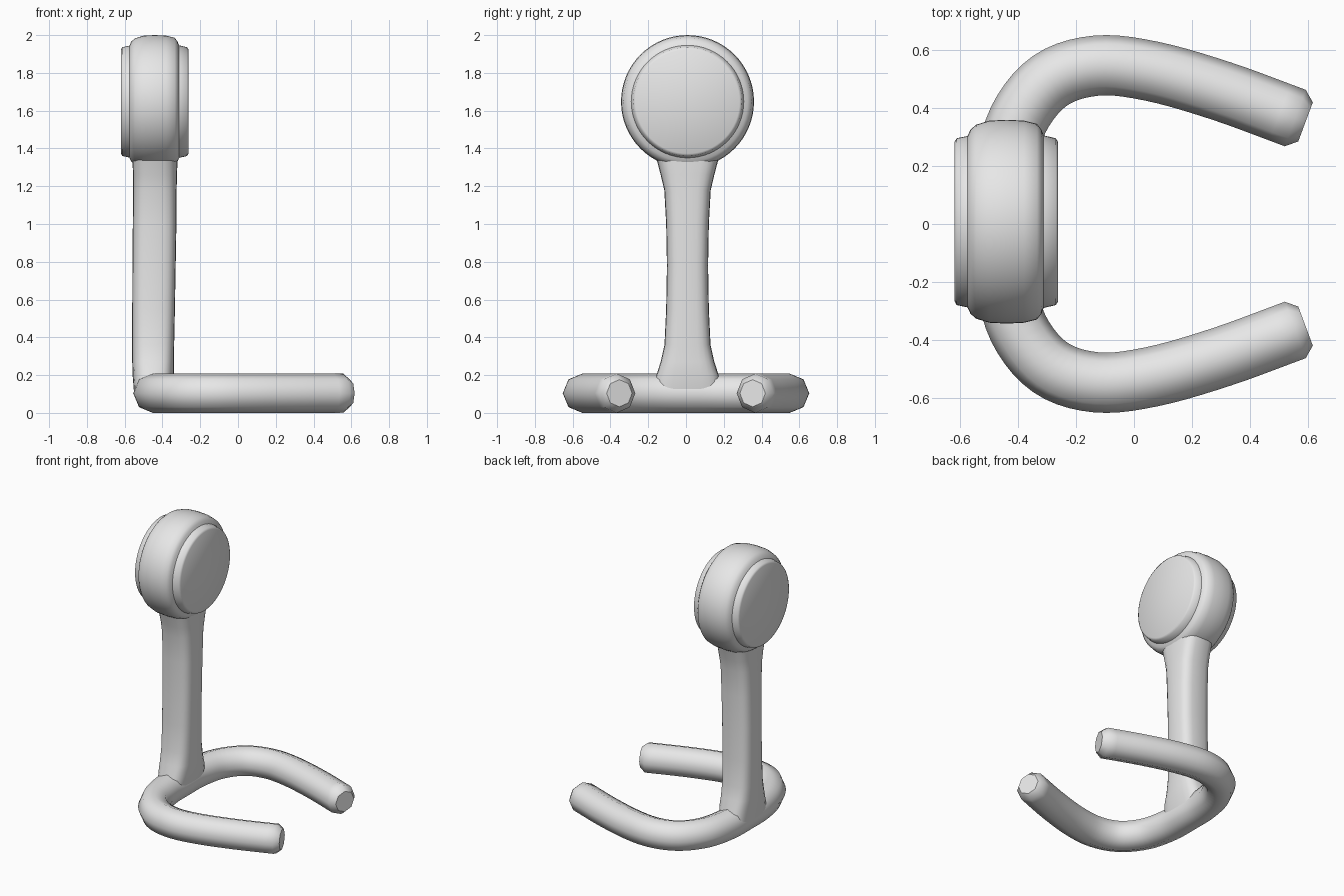
import bpy, bmesh, math
from mathutils import Vector

cube = bpy.data.objects.get("Cube")
if cube:
    bpy.data.objects.remove(cube, do_unlink=True)

grey = bpy.data.materials.new("plain grey")
grey.use_nodes = True
grey.diffuse_color = (0.8, 0.8, 0.8, 1)
grey.node_tree.nodes["Principled BSDF"].inputs["Base Color"].default_value = (0.8, 0.8, 0.8, 1)


def loft(name, rings, angle):
    """Skin a list of equal point rings, cap both ends and shade by angle."""
    bm = bmesh.new()
    loops = [[bm.verts.new(p) for p in ring] for ring in rings]
    n = len(loops[0])
    for a, b in zip(loops, loops[1:]):
        for i in range(n):
            j = (i + 1) % n
            bm.faces.new((a[i], a[j], b[j], b[i]))
    bm.faces.new(loops[0])
    bm.faces.new(loops[-1])
    bmesh.ops.recalc_face_normals(bm, faces=bm.faces)
    mesh = bpy.data.meshes.new(name)
    bm.to_mesh(mesh)
    bm.free()
    mesh.materials.append(grey)
    obj = bpy.data.objects.new(name, mesh)
    bpy.context.collection.objects.link(obj)
    bpy.ops.object.select_all(action='DESELECT')
    obj.select_set(True)
    bpy.context.view_layer.objects.active = obj
    bpy.ops.object.shade_smooth_by_angle(angle=math.radians(angle))
    return obj


def turn(n):
    return [2 * math.pi * i / n for i in range(n)]


def smooth_path(pts, steps):
    """Catmull-Rom interpolation through the points."""
    pts = [Vector(p) for p in pts]
    ext = [2 * pts[0] - pts[1]] + pts + [2 * pts[-1] - pts[-2]]
    out = []
    for a, b, c, d in zip(ext, ext[1:], ext[2:], ext[3:]):
        for s in range(steps):
            t = s / steps
            out.append(0.5 * (2 * b + (c - a) * t + (2 * a - 5 * b + 4 * c - d) * t ** 2
                              + (3 * b - a - 3 * c + d) * t ** 3))
    return out + [pts[-1]]


MID_Y = 0.008

# Round head: stepped drum turned about the x axis (x, radius)
drum = [(-0.62, 0.275), (-0.613, 0.288), (-0.575, 0.296), (-0.565, 0.318),
        (-0.545, 0.335), (-0.5, 0.349), (-0.44, 0.352), (-0.38, 0.349),
        (-0.335, 0.338), (-0.32, 0.318), (-0.312, 0.298), (-0.27, 0.288), (-0.262, 0.275)]
loft("round_head", [[(x, MID_Y + r * math.cos(a), 1.648 + r * math.sin(a))
                     for a in turn(64)] for x, r in drum], 50)

# Upright post: rounded box section flaring at both ends (z, half depth, back x, front x)
levels = [(0.1, 0.19, -0.55, -0.36), (0.2, 0.165, -0.558, -0.34), (0.27, 0.142, -0.56, -0.34),
          (0.36, 0.122, -0.56, -0.338), (0.55, 0.113, -0.56, -0.334), (0.78, 0.109, -0.559, -0.33),
          (1.0, 0.113, -0.557, -0.326), (1.18, 0.123, -0.555, -0.325), (1.26, 0.142, -0.555, -0.323),
          (1.34, 0.163, -0.56, -0.32), (1.42, 0.19, -0.56, -0.32)]


def post_ring(z, hy, x0, x1):
    def bulge(v):
        return math.copysign(abs(v) ** 0.62, v)
    cx, hx = (x0 + x1) / 2, (x1 - x0) / 2
    return [(cx + hx * bulge(math.cos(a)), MID_Y + hy * bulge(math.sin(a)), z) for a in turn(24)]


loft("upright_post", [post_ring(*level) for level in levels], 50)

# Forked base: eight-sided bar swept along a mirrored path with chamfered tips
TUBE = 0.104
half = [(-0.45, 0), (-0.445, 0.18), (-0.4, 0.36), (-0.29, 0.495), (-0.13, 0.547),
        (0.06, 0.528), (0.3, 0.46), (0.557, 0.366)]
outline = [(x, -y, TUBE) for x, y in half[:0:-1]] + [(x, y, TUBE) for x, y in half]
path = smooth_path(outline, 5)
rings = []
for i, p in enumerate(path):
    tangent = (path[min(i + 1, len(path) - 1)] - path[max(i - 1, 0)]).normalized()
    side = tangent.cross(Vector((0, 0, 1)))

    def ring(centre, r):
        return [centre + side * r * math.cos(a) + Vector((0, 0, r * math.sin(a))) for a in turn(8)]
    if i == 0:
        rings.append(ring(p - tangent * 0.038, 0.072))
    rings.append(ring(p, TUBE))
    if i == len(path) - 1:
        rings.append(ring(p + tangent * 0.038, 0.072))
loft("forked_base", rings, 48)
